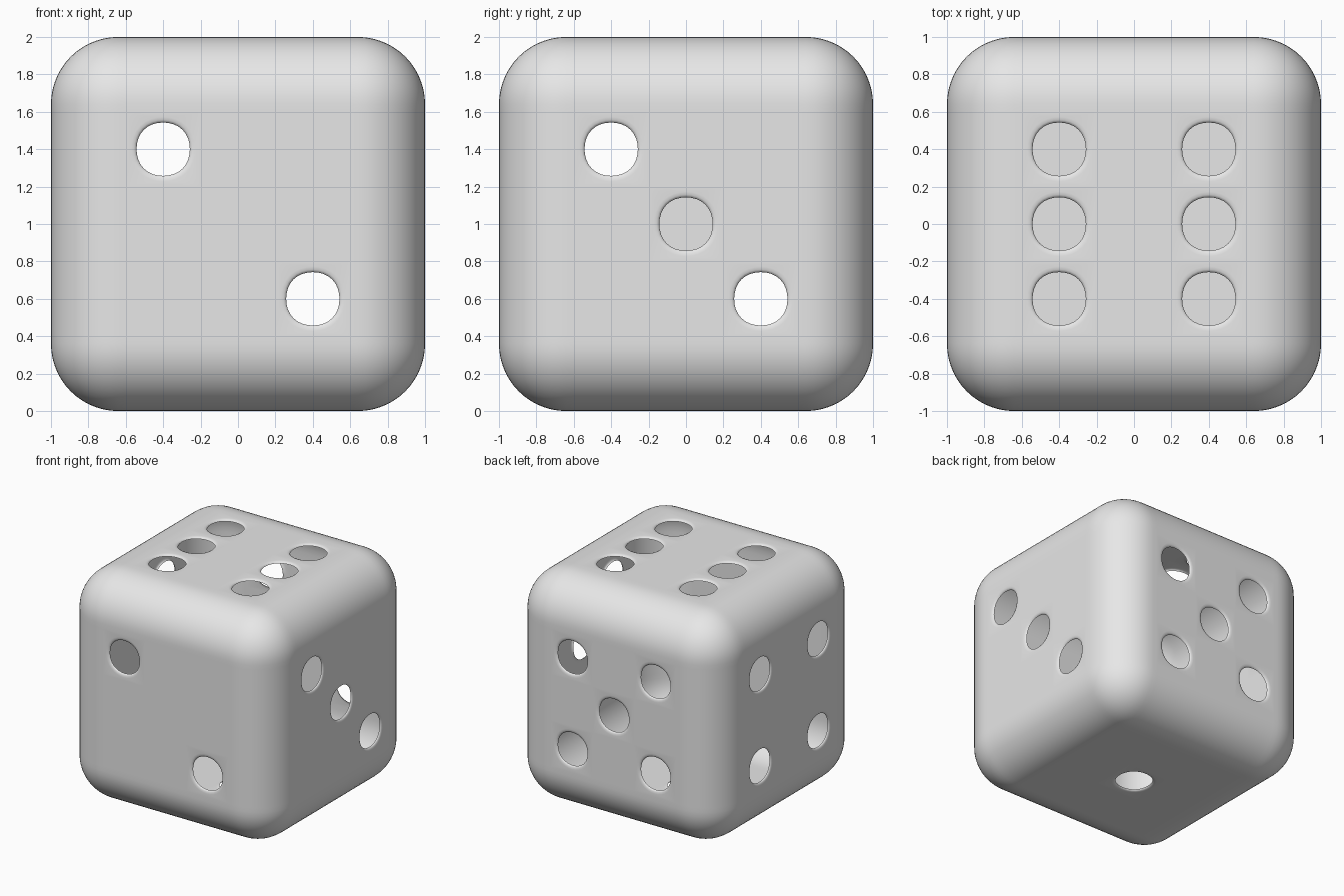
import bpy, bmesh, math
from mathutils import Vector

if "Cube" in bpy.data.objects:
    bpy.data.objects.remove(bpy.data.objects["Cube"])

RADIUS = 0.36      # rounding of the cube edges
P = 0.4            # pip spacing
SEG = 32           # points around a pip hole

# Rounded cube shell
bm = bmesh.new()
bmesh.ops.create_cube(bm, size=2)
bmesh.ops.bevel(bm, geom=bm.edges[:], offset=RADIUS, offset_type='OFFSET',
                segments=14, profile=0.5, affect='EDGES')

# Grid lines that give every pip its own square cell
for axis in range(3):
    for d in (-0.6, -0.2, 0.2, 0.6):
        co, no = Vector(), Vector()
        co[axis], no[axis] = d, 1
        bmesh.ops.bisect_plane(bm, geom=bm.verts[:] + bm.edges[:] + bm.faces[:],
                               plane_co=co, plane_no=no, dist=1e-5)


def cut_pip(center, normal):
    """Replace a square cell by an open, slightly squarish hole with a soft lip."""
    face = min(bm.faces, key=lambda f: (f.calc_center_median() - center).length)
    corners = list(face.verts)
    u = (corners[0].co - center).normalized()
    w = normal.cross(u)
    bmesh.ops.delete(bm, geom=[face], context='FACES_ONLY')
    rings = []
    for grow, depth in ((0.03, 0), (0.014, 0.002), (0.004, 0.007), (0, 0.015)):
        ring = []
        for i in range(SEG):
            t = math.tau * i / SEG
            r = 0.1445 + 0.002 * math.cos(4 * t) + grow
            ring.append(bm.verts.new(center + (u * math.cos(t) + w * math.sin(t)) * r
                                     - normal * depth))
        rings.append(ring)
    q = SEG // 4
    for k in range(4):
        arc = [rings[0][i % SEG] for i in range(q * k + q, q * k - 1, -1)]
        bm.faces.new([corners[k], corners[(k + 1) % 4]] + arc)
    for a, b in zip(rings, rings[1:]):
        for i in range(SEG):
            j = (i + 1) % SEG
            bm.faces.new((a[i], a[j], b[j], b[i]))


# Pips: normal, first direction, second direction, positions
X, Y, Z = Vector((1, 0, 0)), Vector((0, 1, 0)), Vector((0, 0, 1))
four = [(-1, -1), (-1, 1), (1, -1), (1, 1)]
sides = [
    (-Z, X, Y, [(0, 0)]),
    (-Y, X, Z, [(-1, 1), (1, -1)]),
    (X, Y, Z, [(-1, 1), (0, 0), (1, -1)]),
    (-X, Y, Z, four),
    (Y, X, Z, four + [(0, 0)]),
    (Z, X, Y, four + [(-1, 0), (1, 0)]),
]
for n, a, b, pips in sides:
    for i, j in pips:
        cut_pip(n + a * P * i + b * P * j, n)

bmesh.ops.translate(bm, verts=bm.verts[:], vec=(0, 0, 1))
mesh = bpy.data.meshes.new("die_shell")
bm.to_mesh(mesh)
bm.free()

# Single grey colour, smooth shading
grey = bpy.data.materials.new("light_grey")
grey.diffuse_color = (0.8, 0.8, 0.8, 1)
grey.use_nodes = True
grey.node_tree.nodes["Principled BSDF"].inputs["Base Color"].default_value = grey.diffuse_color
mesh.materials.append(grey)
die = bpy.data.objects.new("die_shell", mesh)
bpy.context.collection.objects.link(die)
bpy.context.view_layer.objects.active = die
die.select_set(True)
bpy.ops.object.shade_smooth_by_angle(angle=math.radians(60))
